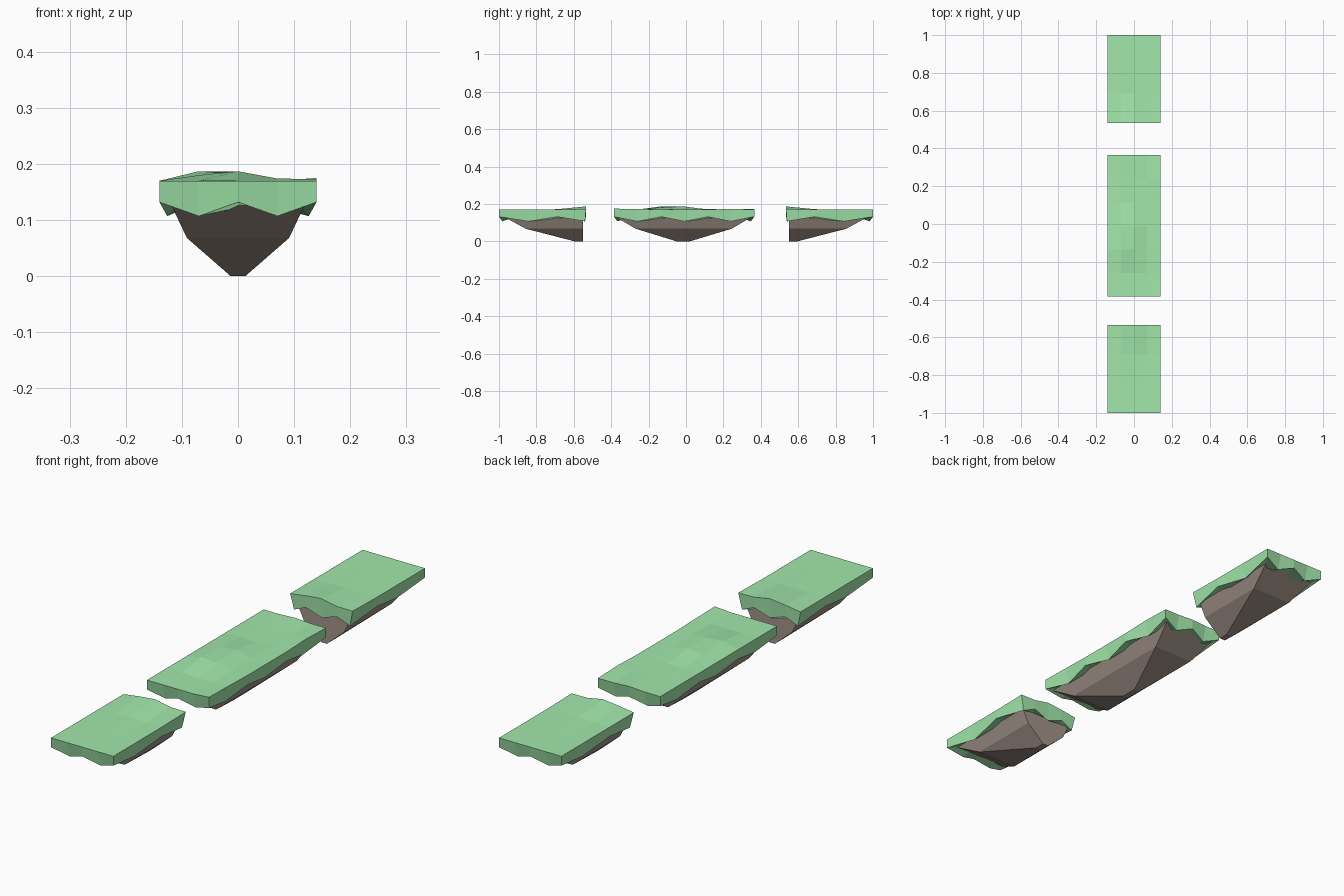
import bpy, bmesh

if "Cube" in bpy.data.objects:
    bpy.data.objects.remove(bpy.data.objects["Cube"])

def material(name, color):
    m = bpy.data.materials.new(name)
    m.diffuse_color = (*color, 1)
    m.use_nodes = True
    m.node_tree.nodes["Principled BSDF"].inputs["Base Color"].default_value = m.diffuse_color
    return m

GRASS = material("grass", (0.36, 0.80, 0.41))
DIRT = material("dirt", (0.36, 0.29, 0.25))
W, NX, TOP, HIGH, LOW = 0.14, 4, 0.17, 0.132, 0.107

def finish(bm, name, mat):
    bmesh.ops.recalc_face_normals(bm, faces=bm.faces)
    me = bpy.data.meshes.new(name)
    bm.to_mesh(me)
    bm.free()
    me.materials.append(mat)
    ob = bpy.data.objects.new(name, me)
    bpy.context.collection.objects.link(ob)

def bridge(bm, a, b):
    n = len(a)
    for k in range(n):
        bm.faces.new((a[k], a[(k + 1) % n], b[(k + 1) % n], b[k]))

# Turf slab: uneven top grid, walls with a zigzag hem, underside lip
def turf(name, y0, y1, ny, bumps, cut_end):
    bm = bmesh.new()
    d = 1 if y1 > y0 else -1
    xs = [-W + 2 * W * i / NX for i in range(NX + 1)]
    ys = [y0 + (y1 - y0) * j / ny for j in range(ny + 1)]
    grid = [[bm.verts.new((x, y, TOP + bumps.get((i, j), 0)))
             for j, y in enumerate(ys)] for i, x in enumerate(xs)]
    for i in range(NX):
        for j in range(ny):
            bm.faces.new((grid[i][j], grid[i+1][j], grid[i+1][j+1], grid[i][j+1]))
    ring = ([(i, 0) for i in range(NX)] + [(NX, j) for j in range(ny)] +
            [(i, ny) for i in range(NX, 0, -1)] + [(0, j) for j in range(ny, 0, -1)])

    def hem(i, j, dx, dy, z):
        x = xs[i] + dx * ((i == 0) - (i == NX))
        end = 0.25 * dy if cut_end else dy
        y = ys[j] + d * (dy * (j == 0) - end * (j == ny))
        return bm.verts.new((x, y, z))

    bottom, lip = [], []
    for i, j in ring:
        low = (i + j) % 2
        bottom.append(hem(i, j, 0.014 * low, 0.018 * low, LOW if low else HIGH))
        lip.append(hem(i, j, 0.032, 0.06, 0.122))
    bridge(bm, [grid[i][j] for i, j in ring], bottom)
    bridge(bm, bottom, lip)
    finish(bm, name, GRASS)

# Tapered dirt underside: three stacked rectangles (half width, y start, y end, z)
def dirt(name, levels):
    bm = bmesh.new()
    rings = [[bm.verts.new(p) for p in ((-w, a, z), (w, a, z), (w, b, z), (-w, b, z))]
             for w, a, b, z in levels]
    for r, s in zip(rings, rings[1:]):
        bridge(bm, r, s)
    bm.faces.new(rings[0])
    bm.faces.new(rings[-1])
    finish(bm, name, DIRT)

# Middle island
turf("middle_turf", -0.385, 0.365, 6,
     {(1, 2): .017, (1, 3): .010, (2, 2): .012, (2, 3): .017, (3, 2): .004,
      (4, 0): .005, (4, 1): .003, (2, 6): .004, (1, 4): .003, (4, 5): .004}, False)
dirt("middle_dirt", [(0.119, -0.37, 0.345, 0.127), (0.091, -0.27, 0.245, 0.068),
                     (0.013, -0.05, 0.02, 0)])

# End islands, sliced flat on the side facing the middle
end_bumps = {(1, 3): .010, (2, 3): .017, (3, 3): .004, (2, 2): .002, (4, 3): .003}
for name, s in (("front", -1), ("back", 1)):
    turf(name + "_turf", s * 1.0, s * 0.535, 3, end_bumps, True)
    dirt(name + "_dirt", [(0.119, s * 0.965, s * 0.552, 0.127),
                          (0.091, s * 0.858, s * 0.552, 0.068),
                          (0.013, s * 0.595, s * 0.552, 0)])
